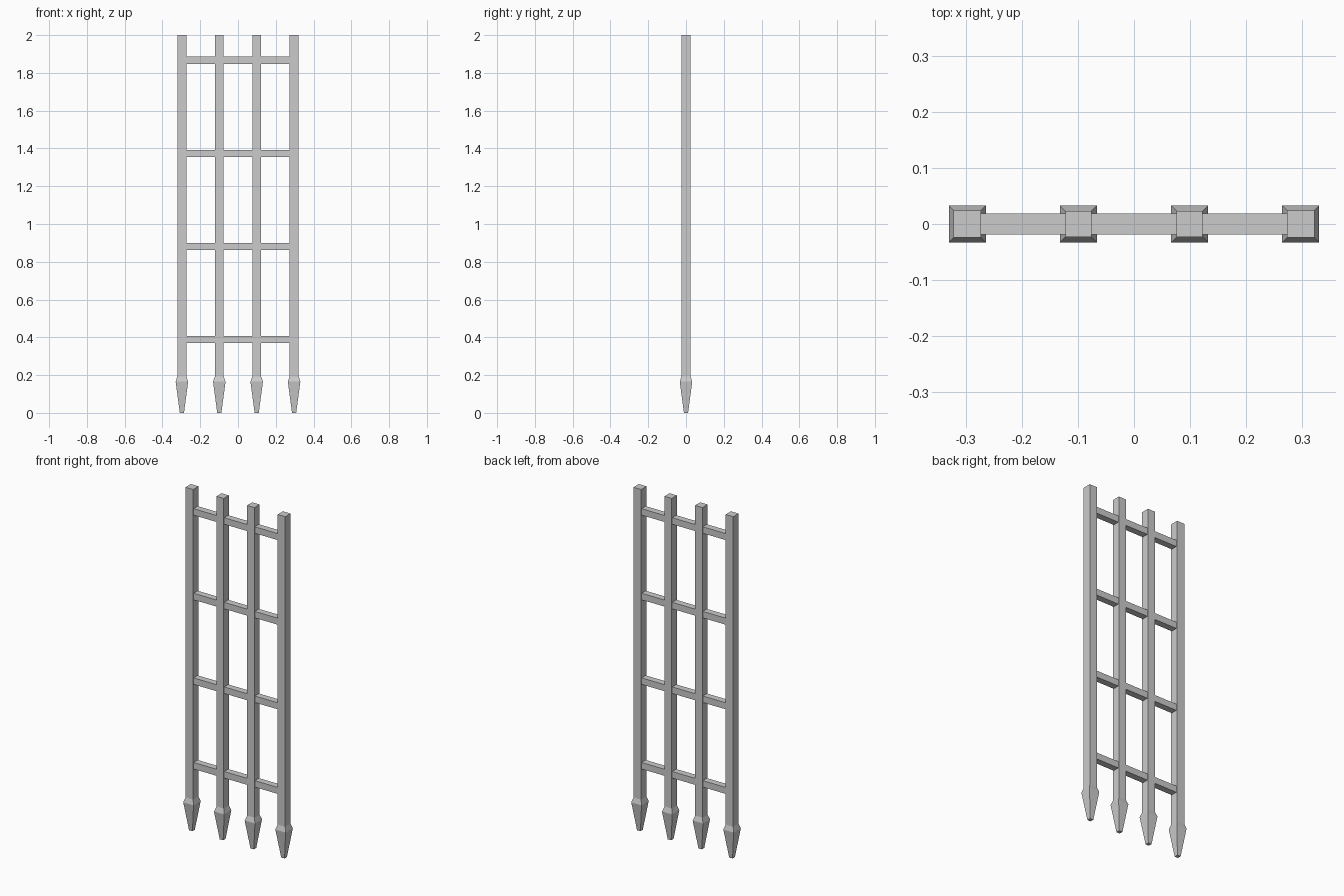
import bpy, bmesh

if "Cube" in bpy.data.objects:
    bpy.data.objects.remove(bpy.data.objects["Cube"])


def new_object(name, bm):
    bmesh.ops.recalc_face_normals(bm, faces=bm.faces)
    mesh = bpy.data.meshes.new(name)
    bm.to_mesh(mesh)
    bm.free()
    obj = bpy.data.objects.new(name, mesh)
    bpy.context.collection.objects.link(obj)
    return obj


def square_loft(name, x, profile):
    """Stack square sections (half width, z) into one closed solid."""
    bm = bmesh.new()
    rings = [[bm.verts.new((x + sx * h, sy * h, z))
              for sx, sy in ((-1, -1), (1, -1), (1, 1), (-1, 1))]
             for h, z in profile]
    for lo, hi in zip(rings, rings[1:]):
        for i in range(4):
            j = (i + 1) % 4
            bm.faces.new((lo[i], lo[j], hi[j], hi[i]))
    bm.faces.new(rings[0])
    bm.faces.new(rings[-1])
    return new_object(name, bm)


def rail(name, x0, x1, z, half):
    bm = bmesh.new()
    bmesh.ops.create_cube(bm, size=1)
    bmesh.ops.scale(bm, vec=(x1 - x0, 2 * half, 2 * half), verts=bm.verts)
    bmesh.ops.translate(bm, vec=((x0 + x1) / 2, 0, z), verts=bm.verts)
    return new_object(name, bm)


# upright bars with blunt spiked feet; the outer pair is slightly thicker
posts = [(-0.297, 0.0245), (-0.099, 0.0235), (0.099, 0.0235), (0.297, 0.0245)]
for i, (x, half) in enumerate(posts):
    square_loft(f"spiked_bar_{i + 1}", x,
                [(0.011, 0), (0.033, 0.165), (half, 0.193), (half, 2.0)])

# cross rails, ending inside the outer bars
for i in range(4):
    rail(f"cross_rail_{i + 1}", -0.29, 0.29, 0.388 + i * 0.493, 0.019)
